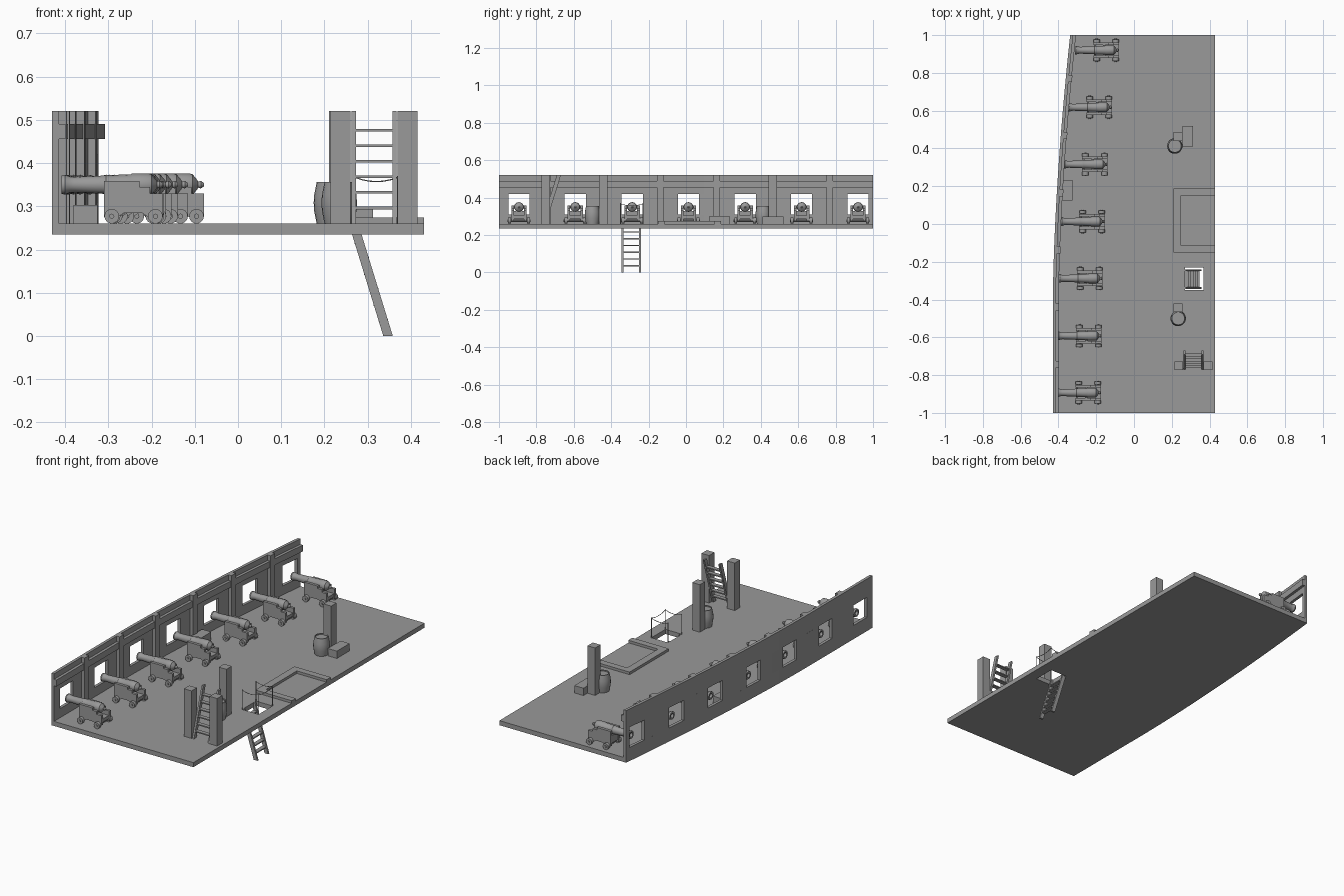
import bpy, bmesh, math
from mathutils import Matrix, Vector

cube = bpy.data.objects.get("Cube")
if cube:
    bpy.data.objects.remove(cube, do_unlink=True)

grey = bpy.data.materials.new("plain_grey")
grey.use_nodes = True
grey.diffuse_color = (0.32, 0.32, 0.32, 1)
grey.node_tree.nodes["Principled BSDF"].inputs["Base Color"].default_value = (0.32, 0.32, 0.32, 1)

BOTTOM, DECK, TOP = 0.235, 0.26, 0.52
GUNS = [(-0.893, -0.408), (-0.592, -0.405), (-0.288, -0.4), (0.013, -0.388),
        (0.316, -0.373), (0.618, -0.35), (0.92, -0.313)]


def finish(name, bm, smooth=False):
    bmesh.ops.recalc_face_normals(bm, faces=bm.faces)
    mesh = bpy.data.meshes.new(name)
    bm.to_mesh(mesh)
    bm.free()
    mesh.materials.append(grey)
    ob = bpy.data.objects.new(name, mesh)
    bpy.context.collection.objects.link(ob)
    if smooth:
        bpy.ops.object.select_all(action='DESELECT')
        ob.select_set(True)
        bpy.context.view_layer.objects.active = ob
        bpy.ops.object.shade_smooth_by_angle(angle=math.radians(35))
    return ob


def add_box(bm, x0, x1, y0, y1, z0, z1):
    m = Matrix.Translation(((x0 + x1) / 2, (y0 + y1) / 2, (z0 + z1) / 2))
    bmesh.ops.create_cube(bm, size=1, matrix=m @ Matrix.Diagonal((x1 - x0, y1 - y0, z1 - z0, 1)))


def box(name, *dims):
    bm = bmesh.new()
    add_box(bm, *dims)
    return finish(name, bm)


def add_prism(bm, points, offset):
    """Extrude a closed outline of 3D points along an offset."""
    face = bm.faces.new([bm.verts.new(p) for p in points])
    out = bmesh.ops.extrude_face_region(bm, geom=[face])
    verts = [v for v in out["geom"] if isinstance(v, bmesh.types.BMVert)]
    bmesh.ops.translate(bm, verts=verts, vec=offset)


def add_lathe(bm, profile, matrix, sides=16):
    """Turn (height, radius) pairs around the local z axis."""
    rings = []
    for h, r in profile:
        rings.append([bm.verts.new(matrix @ Vector((r * math.cos(a), r * math.sin(a), h)))
                      for a in (math.tau * i / sides for i in range(sides))])
    for a, b in zip(rings, rings[1:]):
        for i in range(sides):
            j = (i + 1) % sides
            bm.faces.new((a[i], a[j], b[j], b[i]))
    bm.faces.new(rings[0])
    bm.faces.new(rings[-1])


def add_rod(bm, a, b, radius, sides=6):
    a, b = Vector(a), Vector(b)
    d = b - a
    m = Matrix.Translation(a) @ d.to_track_quat('Z', 'Y').to_matrix().to_4x4()
    add_lathe(bm, [(0, radius), (d.length, radius)], m, sides)


# Hull side line, bowing inward toward the back
def hull_x(y):
    t = max(0, (y + 0.45) / 1.45)
    return -0.43 + 0.092 * t ** 1.7


def stations(y0, y1):
    n = max(1, round((y1 - y0) / 0.1))
    return [y0 + (y1 - y0) * i / n for i in range(n + 1)]


def add_strip(bm, y0, y1, z0, z1, outer, inner):
    """A band that follows the hull line between two depths."""
    ys = stations(y0, y1)
    outline = [(hull_x(y) + outer, y, z0) for y in ys]
    outline += [(hull_x(y) + inner, y, z0) for y in reversed(ys)]
    add_prism(bm, outline, (0, 0, z1 - z0))


# Deck, divided around the ladder opening
bm = bmesh.new()
HX0, HX1, HY0, HY1 = 0.27, 0.37, -0.35, -0.23
add_prism(bm, [(hull_x(y), y, BOTTOM) for y in stations(-1, 1)]
          + [(HX0, 1, BOTTOM), (HX0, -1, BOTTOM)], (0, 0, DECK - BOTTOM))
add_box(bm, HX0, HX1, -1, HY0, BOTTOM, DECK)
add_box(bm, HX0, HX1, HY1, 1, BOTTOM, DECK)
add_box(bm, HX1, 0.43, -1, 1, BOTTOM, DECK)
finish("deck", bm)

# Side wall with square gun ports
bm = bmesh.new()
PORT, SILL, HEAD = 0.057, 0.31, 0.42
add_strip(bm, -1, 1, BOTTOM, SILL, 0, 0.016)
add_strip(bm, -1, 1, HEAD, TOP, 0, 0.016)
start = -1
for y, _ in GUNS:
    add_strip(bm, start, y - PORT, SILL, HEAD, 0, 0.016)
    start = y + PORT
add_strip(bm, start, 1, SILL, HEAD, 0, 0.016)
finish("side_wall", bm)

# Wall ribs and the rail between them
ribs = [(a[0] + b[0]) / 2 for a, b in zip(GUNS, GUNS[1:])]
bm = bmesh.new()
for y in ribs:
    add_strip(bm, y - 0.018, y + 0.018, DECK, TOP, 0.01, 0.034)
finish("wall_ribs", bm)
bm = bmesh.new()
add_strip(bm, -1, 1, 0.455, 0.49, 0.01, 0.031)
finish("wall_rail", bm)

# Cannons on stepped carriages
BARREL = [(0.08, 0.012), (0, 0.012), (0, 0.021), (0.008, 0.023), (0.018, 0.019), (0.028, 0.018),
          (0.1, 0.021), (0.103, 0.023), (0.11, 0.022), (0.16, 0.024), (0.163, 0.026),
          (0.2, 0.026), (0.208, 0.024), (0.218, 0.012), (0.221, 0.007), (0.227, 0.009),
          (0.234, 0.004)]
CHEEK = [(0.098, 0.275), (0.098, 0.358), (0.18, 0.358), (0.18, 0.345), (0.205, 0.345),
         (0.205, 0.33), (0.234, 0.33), (0.234, 0.275), (0.2, 0.275), (0.185, 0.285),
         (0.145, 0.285), (0.13, 0.275)]
for n, (y, x) in enumerate(GUNS, 1):
    bm = bmesh.new()
    aim = Matrix.Translation((x, y, 0.35)) @ Matrix.Rotation(math.pi / 2, 4, 'Y')
    add_lathe(bm, BARREL, aim)
    finish(f"cannon_barrel_{n}", bm, True)
    bm = bmesh.new()
    for side in (-1, 1):
        add_prism(bm, [(x + u, y + side * 0.027, z) for u, z in CHEEK], (0, side * 0.014, 0))
    add_box(bm, x + 0.1, x + 0.232, y - 0.028, y + 0.028, 0.287, 0.305)
    add_box(bm, x + 0.1, x + 0.112, y - 0.028, y + 0.028, 0.3, 0.328)
    add_rod(bm, (x + 0.155, y - 0.04, 0.35), (x + 0.155, y + 0.04, 0.35), 0.007, 8)
    finish(f"gun_carriage_{n}", bm)
    bm = bmesh.new()
    for wx in (x + 0.116, x + 0.217):
        add_rod(bm, (wx, y - 0.062, 0.277), (wx, y + 0.062, 0.277), 0.006, 8)
        for side in (-1, 1):
            add_rod(bm, (wx, y + side * 0.042, 0.277), (wx, y + side * 0.058, 0.277), 0.017, 14)
    finish(f"carriage_wheels_{n}", bm, True)

# Low three-sided coaming around the closed hatch
bm = bmesh.new()
add_box(bm, 0.21, 0.25, -0.15, 0.188, DECK, 0.274)
add_box(bm, 0.25, 0.43, -0.15, -0.115, DECK, 0.274)
add_box(bm, 0.25, 0.43, 0.152, 0.188, DECK, 0.274)
finish("hatch_coaming", bm)

# Posts and crates
for name, x, y in (("left_ladder_post", 0.392, -0.75), ("right_ladder_post", 0.237, -0.75),
                   ("front_post", 0.233, -0.443), ("back_post", 0.233, 0.463)):
    box(name, x - 0.023, x + 0.023, y - 0.023, y + 0.023, DECK, TOP)
box("post_crate", 0.257, 0.312, 0.41, 0.52, DECK, 0.3)
box("wall_crate", -0.38, -0.325, 0.125, 0.232, DECK, 0.303)

# Casks with sunken lids
CASK = [(0, 0.034), (0.03, 0.04), (0.048, 0.041), (0.066, 0.04), (0.096, 0.034),
        (0.096, 0.03), (0.09, 0.03)]
for name, x, y in (("back_cask", 0.216, 0.413), ("front_cask", 0.234, -0.5)):
    bm = bmesh.new()
    add_lathe(bm, CASK, Matrix.Translation((x, y, DECK)), 20)
    finish(name, bm, True)


# Sloping ladders: local x across, local y is the lean
def ladder(name, matrix, height, lean):
    bm = bmesh.new()
    for side in (-0.052, 0.042):
        add_prism(bm, [(side, -0.011, 0), (side, 0.011, 0), (side, lean + 0.011, height),
                       (side, lean - 0.011, height)], (0.01, 0, 0))
    for i in range(1, 7):
        z = 0.036 * i
        y = lean * z / height
        add_box(bm, -0.045, 0.045, y - 0.011, y + 0.011, z - 0.003, z + 0.003)
    bmesh.ops.transform(bm, matrix=matrix, verts=bm.verts)
    finish(name, bm)


ladder("upper_ladder", Matrix.Translation((0.315, -0.76, DECK)), TOP - DECK, 0.08)
ladder("lower_ladder", Matrix.Translation((0.347, -0.292, 0)) @ Matrix.Rotation(math.pi / 2, 4, 'Z'),
       DECK, 0.08)

# Thin stanchions and sagging ropes around the opening
bm = bmesh.new()
corners = [(HX0, HY0), (HX1, HY0), (HX1, HY1), (HX0, HY1)]
for x, y in corners:
    add_rod(bm, (x, y, DECK), (x, y, 0.37), 0.002)
for (xa, ya), (xb, yb) in zip(corners, corners[1:]):
    pts = [(xa + (xb - xa) * t, ya + (yb - ya) * t, 0.367 - 0.04 * t * (1 - t))
           for t in (i / 6 for i in range(7))]
    for a, b in zip(pts, pts[1:]):
        add_rod(bm, a, b, 0.0015)
finish("opening_rope_rail", bm)
